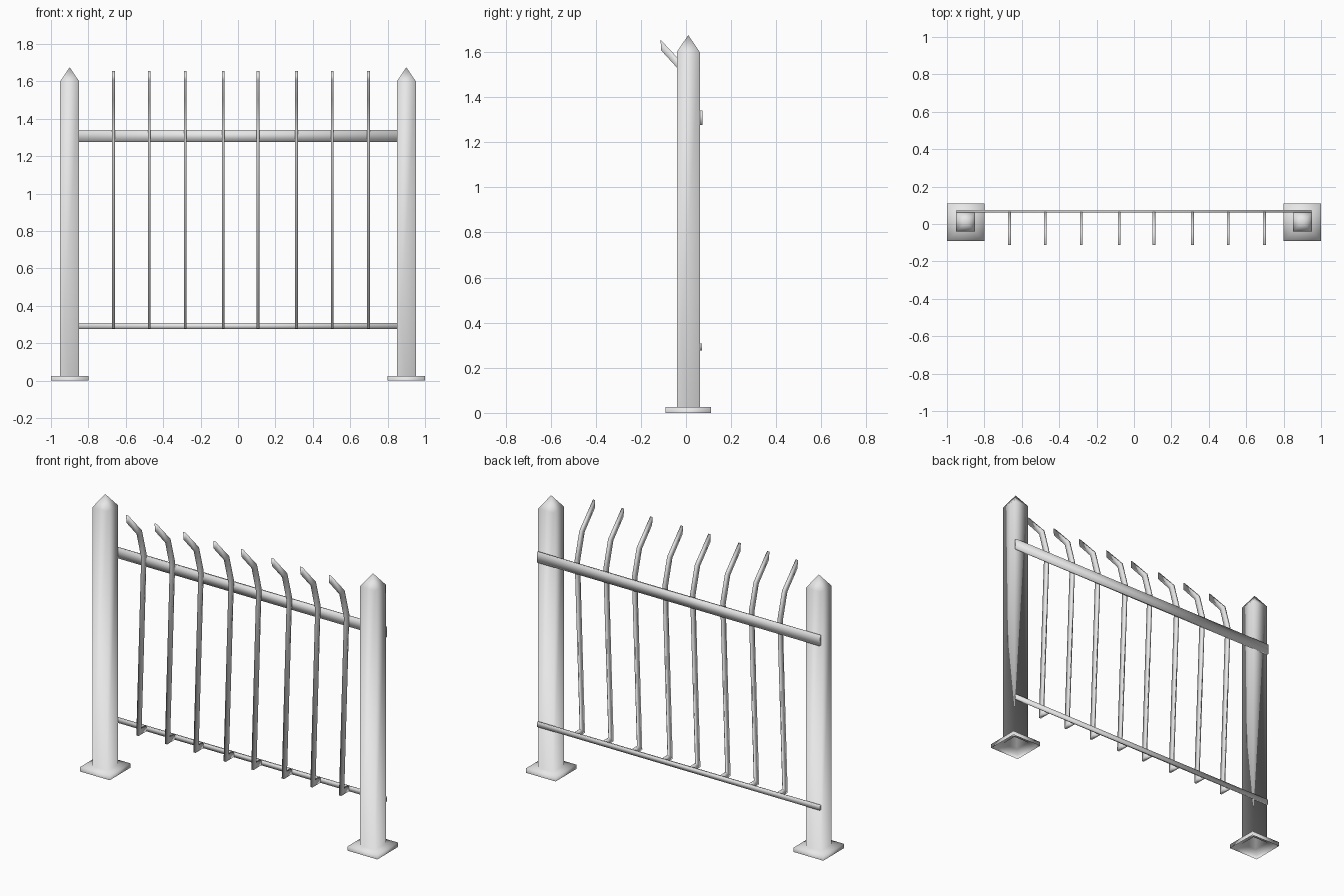
import bpy, bmesh

if "Cube" in bpy.data.objects:
    bpy.data.objects.remove(bpy.data.objects["Cube"])

steel = bpy.data.materials.new("light_grey_steel")
steel.diffuse_color = (0.8, 0.8, 0.8, 1)
steel.use_nodes = True
steel.node_tree.nodes["Principled BSDF"].inputs["Base Color"].default_value = steel.diffuse_color


def finish(name, bm):
    """Turn a bmesh into a named, soft-shaded object."""
    bmesh.ops.recalc_face_normals(bm, faces=bm.faces)
    mesh = bpy.data.meshes.new(name)
    bm.to_mesh(mesh)
    bm.free()
    mesh.materials.append(steel)
    for p in mesh.polygons:
        p.use_smooth = True
    obj = bpy.data.objects.new(name, mesh)
    bpy.context.collection.objects.link(obj)
    return obj


def bridge(bm, a, b):
    """Join two four-point rings with faces."""
    for i in range(4):
        j = (i + 1) % 4
        bm.faces.new((a[i], a[j], b[j], b[i]))


def box(name, x, y, z):
    """Box between (min, max) pairs."""
    bm = bmesh.new()
    bmesh.ops.create_cube(bm, size=1)
    for v in bm.verts:
        v.co = [r[0] + (c + 0.5) * (r[1] - r[0]) for c, r in zip(v.co, (x, y, z))]
    return finish(name, bm)


def post(name, cx, cy=0.01):
    """One hollow shell: open foot plate, square shaft and pyramid point."""
    bm = bmesh.new()
    rings = []
    for half, z in ((0.1, 0.0), (0.1, 0.026), (0.051, 0.026), (0.051, 1.6)):
        rings.append([bm.verts.new((cx + a * half, cy + b * half, z))
                      for a, b in ((-1, -1), (1, -1), (1, 1), (-1, 1))])
    for low, high in zip(rings, rings[1:]):
        bridge(bm, low, high)
    apex = bm.verts.new((cx, cy, 1.675))
    for i in range(4):
        bm.faces.new((rings[-1][i], rings[-1][(i + 1) % 4], apex))
    return finish(name, bm)


# Side outline of a picket as (front, back) pairs in y, z, from the foot to the tip
PICKET = [
    ((0.064, 0.278), (0.064, 0.308)),
    ((-0.015, 0.278), (0.015, 0.308)),
    ((0.032, 1.34), (0.063, 1.355)),
    ((-0.012, 1.50), (0.018, 1.515)),
    ((-0.11, 1.607), (-0.113, 1.655)),
]


def picket(name, cx, half=0.0075):
    """Flat bent bar swept through the outline pairs."""
    bm = bmesh.new()
    rings = []
    for f, b in PICKET:
        rings.append([bm.verts.new((cx + s * half, *p))
                      for p, s in ((f, -1), (f, 1), (b, 1), (b, -1))])
    for r, q in zip(rings, rings[1:]):
        bridge(bm, r, q)
    bm.faces.new(rings[0])
    bm.faces.new(rings[-1])
    return finish(name, bm)


# Posts with their foot plates
for side, cx in (("left", -0.9), ("right", 0.9)):
    post(f"{side}_post", cx)

# Rails across the back of the posts
box("top_rail", (-0.95, 0.95), (0.062, 0.074), (1.277, 1.34))
box("bottom_rail", (-0.95, 0.95), (0.062, 0.072), (0.277, 0.307))

# Bent pickets
for n, x in enumerate((-0.666, -0.474, -0.282, -0.079, 0.107, 0.312, 0.504, 0.697)):
    picket(f"picket_{n + 1}", x)
